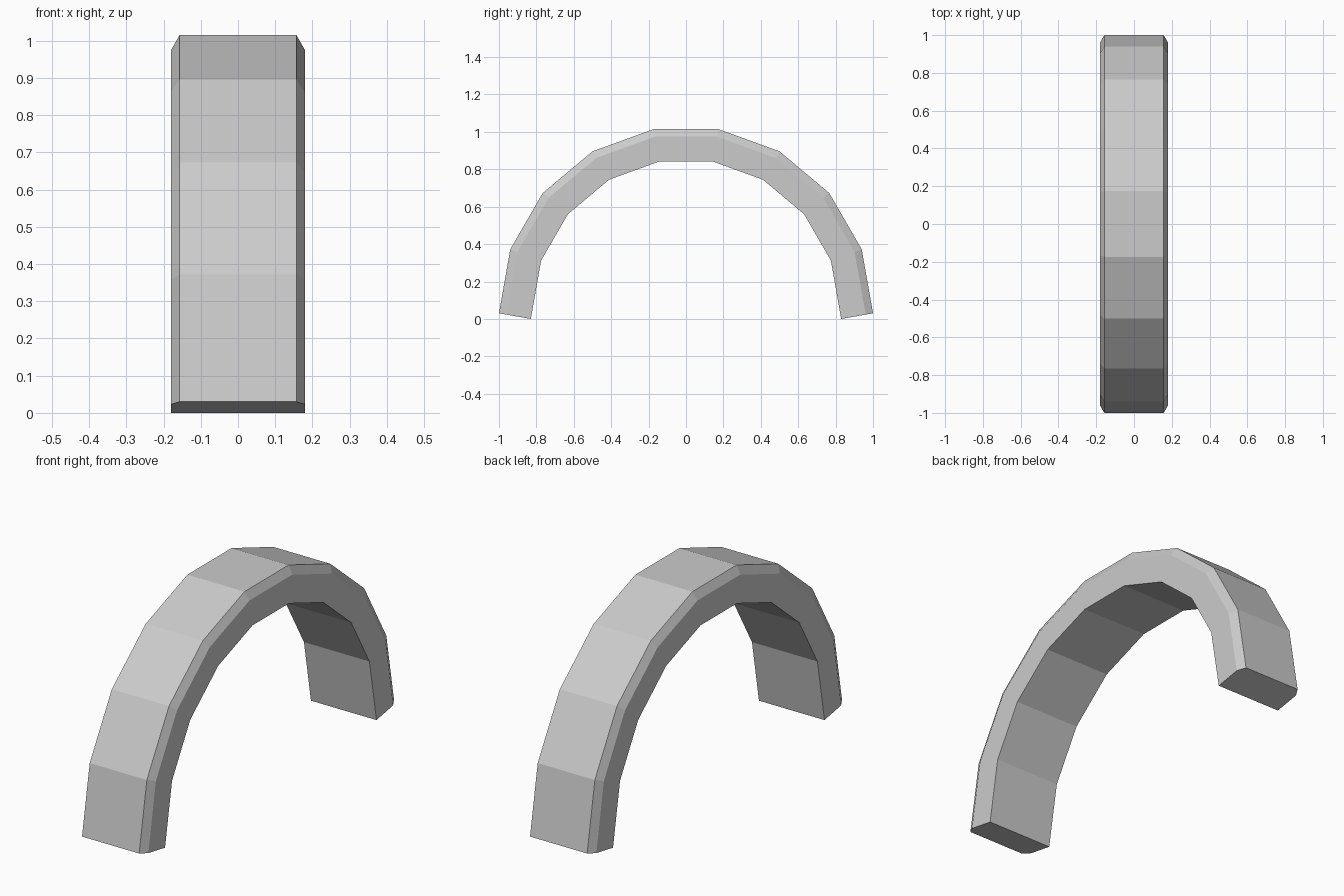
import bpy, bmesh
from math import sin, cos, pi, radians

if "Cube" in bpy.data.objects:
    bpy.data.objects.remove(bpy.data.objects["Cube"])

SEGMENTS = 9
STEP = pi / SEGMENTS
BASE_Z = 0.03
# cross-section: (x, depth below outer surface), chamfered on the outer edges
SECTION = [(-0.157, 0), (0.157, 0), (0.18, 0.04), (0.18, 0.173), (-0.18, 0.173), (-0.18, 0.04)]


def ring_points(i):
    """Cross-section at joint i: mitred inside the arch, square-cut at the ends."""
    a = i * STEP
    if i == 0:
        n, scale = a + STEP / 2, 1
    elif i == SEGMENTS:
        n, scale = a - STEP / 2, 1
    else:
        n, scale = a, 1 / cos(STEP / 2)
    return [(x, cos(a) - d * scale * cos(n), BASE_Z + sin(a) - d * scale * sin(n))
            for x, d in SECTION]


# faceted arch swept along a half circle
bm = bmesh.new()
rings = [[bm.verts.new(p) for p in ring_points(i)] for i in range(SEGMENTS + 1)]
count = len(SECTION)
for r0, r1 in zip(rings, rings[1:]):
    for k in range(count):
        m = (k + 1) % count
        bm.faces.new((r0[k], r0[m], r1[m], r1[k]))
# end caps
bm.faces.new(rings[0])
bm.faces.new(rings[-1])
bmesh.ops.recalc_face_normals(bm, faces=bm.faces)
mesh = bpy.data.meshes.new("arch")
bm.to_mesh(mesh)
bm.free()
# rest exactly on the floor
low = min(v.co.z for v in mesh.vertices)
for v in mesh.vertices:
    v.co.z -= low
bpy.context.collection.objects.link(bpy.data.objects.new("arch", mesh))
